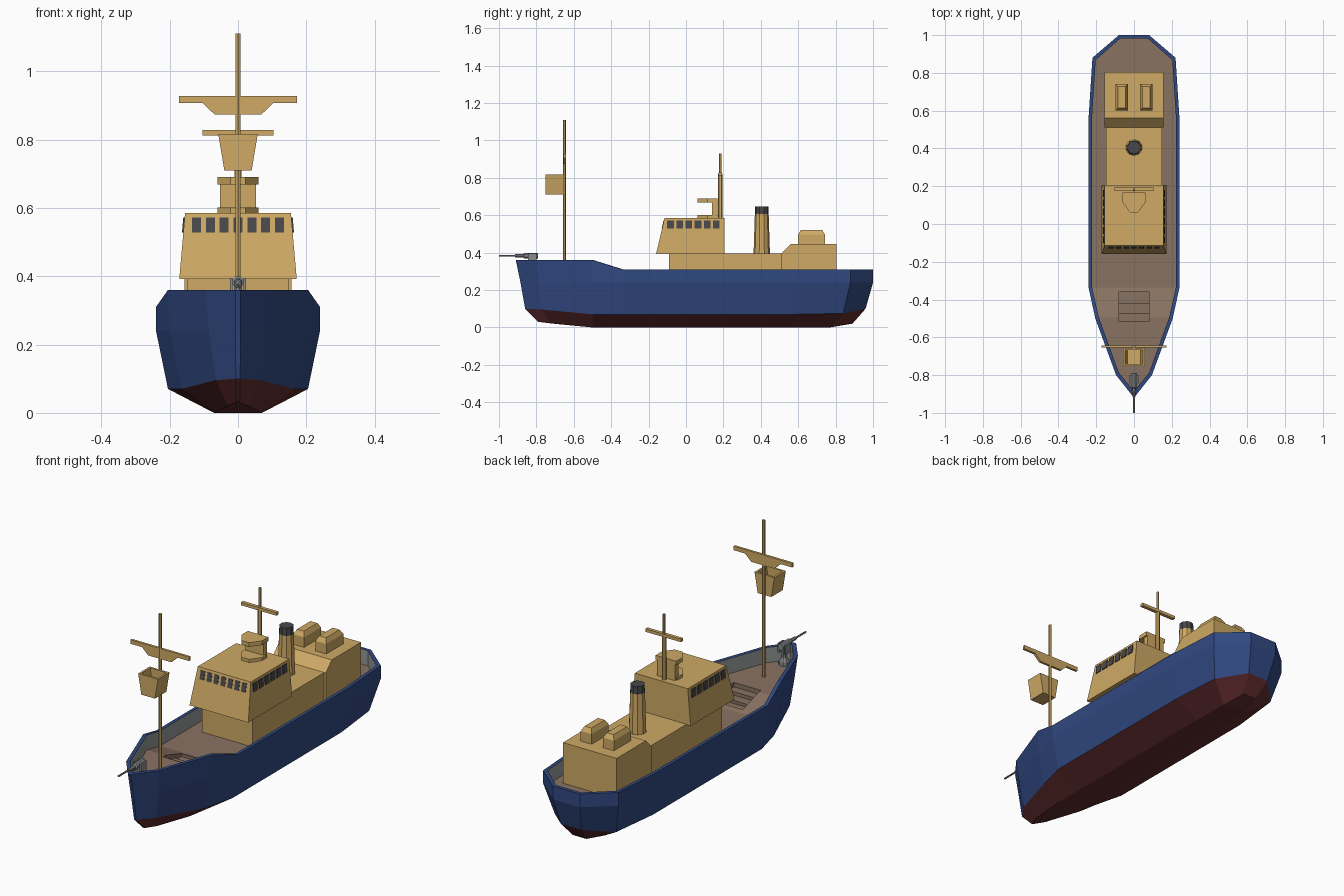
import bpy, bmesh, math

if "Cube" in bpy.data.objects:
    bpy.data.objects.remove(bpy.data.objects["Cube"])


def mat(name, r, g, b):
    m = bpy.data.materials.new(name)
    m.diffuse_color = (r, g, b, 1)
    m.use_nodes = True
    m.node_tree.nodes["Principled BSDF"].inputs["Base Color"].default_value = m.diffuse_color
    return m


TAN = mat("tan_paint", 0.62, 0.40, 0.13)
BLUE = mat("blue_hull", 0.03, 0.065, 0.22)
RED = mat("red_hull", 0.12, 0.025, 0.027)
BROWN = mat("deck_brown", 0.25, 0.17, 0.12)
INNER = mat("bulwark_grey", 0.30, 0.31, 0.31)
DARK = mat("dark_grey", 0.065, 0.065, 0.07)
STEEL = mat("gun_steel", 0.25, 0.26, 0.27)


def finish(name, bm, mats):
    bmesh.ops.recalc_face_normals(bm, faces=bm.faces[:])
    me = bpy.data.meshes.new(name)
    bm.to_mesh(me)
    bm.free()
    for m in mats:
        me.materials.append(m)
    ob = bpy.data.objects.new(name, me)
    bpy.context.collection.objects.link(ob)
    return ob


def loft(name, rings, *mats):
    """Skin a list of equal-length point rings and cap both ends."""
    bm = bmesh.new()
    vs = [[bm.verts.new(p) for p in r] for r in rings]
    n = len(rings[0])
    for a, b in zip(vs, vs[1:]):
        for i in range(n):
            j = (i + 1) % n
            bm.faces.new((a[i], a[j], b[j], b[i]))
    bm.faces.new(vs[0])
    bm.faces.new(vs[-1])
    return finish(name, bm, mats)


def rect(x0, x1, y0, y1, z):
    return [(x0, y0, z), (x1, y0, z), (x1, y1, z), (x0, y1, z)]


def box(name, x0, x1, y0, y1, z0, z1, m):
    return loft(name, [rect(x0, x1, y0, y1, z0), rect(x0, x1, y0, y1, z1)], m)


def extrude_x(name, profile, w, *mats):
    return loft(name, [[(x, y, z) for y, z in profile] for x in (-w, w)], *mats)


def turned(name, stations, sides, m, centre, axis="z"):
    """Lathe (position, radius) stations along z or y."""
    rings = []
    for t, r in stations:
        ring = []
        for k in range(sides):
            a = 2 * math.pi * (k + 0.5) / sides
            u, v = r * math.cos(a), r * math.sin(a)
            if axis == "z":
                ring.append((centre[0] + u, centre[1] + v, t))
            else:
                ring.append((centre[0] + u, t, centre[1] + v))
        rings.append(ring)
    return loft(name, rings, m)


# Hull: half outlines from bow to stern, from keel up to the rail
KEEL = [(.005, -.79, .03), (.03, -.72, .021), (.07, -.5, 0), (.07, -.34, 0),
        (.07, .57, 0), (.065, .77, 0), (.04, .89, .02)]
WATER = [(.006, -.86, .10), (.065, -.775, .096), (.165, -.5, .07), (.205, -.34, .07),
         (.205, .57, .07), (.18, .84, .075), (.06, .96, .10)]
KNUCKLE = [(.008, -.885, .24), (.085, -.785, .24), (.20, -.5, .24), (.24, -.34, .24),
           (.24, .57, .24), (.22, .88, .24), (.08, 1, .24)]
RAIL = [(.008, -.91, .36), (.095, -.80, .36), (.205, -.5, .36), (.24, -.34, .31),
        (.24, .57, .31), (.22, .88, .31), (.08, 1, .31)]
INSIDE = [(.004, -.88, .36), (.08, -.787, .36), (.186, -.495, .36), (.222, -.335, .31),
          (.222, .567, .31), (.203, .868, .31), (.073, .982, .31)]
DECK = [(x, y, .28 if y < -.4 else .23) for x, y, z in INSIDE]

bm = bmesh.new()
rings = []
for half in (KEEL, WATER, KNUCKLE, RAIL, INSIDE, DECK):
    full = half + [(-x, y, z) for x, y, z in reversed(half)]
    rings.append([bm.verts.new(p) for p in full])
for a, b, idx in zip(rings, rings[1:], (1, 0, 0, 0, 2)):
    for i in range(14):
        j = (i + 1) % 14
        bm.faces.new((a[i], a[j], b[j], b[i])).material_index = idx
for ring, idx in ((rings[0], 1), (rings[-1], 3)):
    for i in range(6):
        bm.faces.new((ring[i], ring[i + 1], ring[12 - i], ring[13 - i])).material_index = idx
hull_mats = (BLUE, RED, INNER, BROWN)
hull = finish("hull", bm, hull_mats)

# Steps cut into the sloping deck
cutter = extrude_x("step_cutter", [(-.36, .3), (-.36, .222), (-.42, .222), (-.42, .238),
                                   (-.47, .238), (-.47, .256), (-.515, .256), (-.515, .3)],
                   .08, *hull_mats)
for p in cutter.data.polygons:
    p.material_index = 3
mod = hull.modifiers.new("steps", "BOOLEAN")
mod.operation, mod.solver, mod.object = "DIFFERENCE", "EXACT", cutter
bpy.context.view_layer.objects.active = hull
bpy.ops.object.modifier_apply(modifier="steps")
bpy.data.objects.remove(cutter)

# Deckhouse, aft house and its two skylights
box("deckhouse", -.148, .148, -.09, .51, .225, .395, TAN)
extrude_x("aft_house", [(.51, .225), (.51, .395), (.56, .445), (.805, .445), (.805, .225)], .157, TAN)
for s, side in ((-1, "left"), (1, "right")):
    c = s * .065
    loft("skylight_" + side, [rect(c - .032, c + .032, .60, .742, .44),
                              rect(c - .032, c + .032, .60, .742, .498),
                              rect(c - .02, c + .02, .615, .727, .522)], TAN)

# Wheelhouse with sloping walls
Z0, Z1 = .392, .585
loft("wheelhouse", [rect(-.172, .172, -.16, .207, Z0), rect(-.155, .155, -.115, .207, Z1)], TAN)


def wall(z):
    """Half width and front y of the wheelhouse at height z."""
    t = (z - Z0) / (Z1 - Z0)
    return .172 - .017 * t, -.16 + .045 * t


# Windows: thin panes following the walls
LO, HI = .528, .572
for k in range(7):
    c = (k - 3) * .0405
    loft("front_window", [rect(c - .013, c + .013, wall(z)[1] - .002, wall(z)[1] + .006, z)
                          for z in (LO, HI)], DARK)
for s in (-1, 1):
    for k in range(6):
        y = -.083 + k * .049
        loft("side_window", [rect(s * wall(z)[0] - .004, s * wall(z)[0] + .004, y - .018, y + .018, z)
                             for z in (LO, HI)], DARK)

# Lookout platform on the roof: lower plate, back post, upper plate
def plate(y_back, z):
    return [(-.06, y_back, z), (-.06, .115, z), (-.022, .062, z),
            (.022, .062, z), (.06, .115, z), (.06, y_back, z)]


loft("lookout_base", [plate(.155, .583), plate(.155, .602)], TAN)
box("lookout_post", -.052, .052, .138, .168, .583, .68, TAN)
loft("lookout_top", [plate(.168, .668), plate(.168, .69)], TAN)

# Funnel with dark cap
turned("funnel", [(.39, .044), (.606, .037)], 10, TAN, (0, .405))
turned("funnel_cap", [(.606, .037), (.646, .035)], 10, DARK, (0, .405))

# Aft mast
turned("aft_mast", [(.58, .011), (.82, .011), (.82, .007), (.93, .007)], 6, TAN, (0, .183))
box("aft_mast_crossbar", -.104, .104, .174, .192, .812, .828, TAN)

# Fore mast, yard with gusset, and open lookout basket
turned("fore_mast", [(.275, .008), (1.11, .008)], 6, TAN, (0, -.65))
yard = [(-.172, .928), (.172, .928), (.172, .907), (.103, .907),
        (.068, .873), (-.068, .873), (-.103, .907), (-.172, .907)]
loft("fore_mast_yard", [[(x, y, z) for x, z in yard] for y in (-.655, -.642)], TAN)
loft("lookout_basket", [rect(-.04, .04, -.752, -.656, .71), rect(-.058, .058, -.752, -.656, .817),
                        rect(-.047, .047, -.741, -.667, .817), rect(-.034, .034, -.741, -.667, .74)], TAN)

# Bow gun on a pedestal
turned("gun_pedestal", [(.275, .026), (.30, .026), (.32, .013), (.375, .013)], 8, STEEL, (0, -.82))
turned("gun_body", [(-.915, .009), (-.87, .011), (-.865, .017), (-.79, .017)], 8, STEEL, (0, .383), "y")
turned("gun_barrel", [(-1, .005), (-.90, .005)], 8, STEEL, (0, .383), "y")
for s in (-1, 1):
    box("gun_bracket", s * .02 - .004, s * .02 + .004, -.845, -.80, .345, .395, STEEL)
